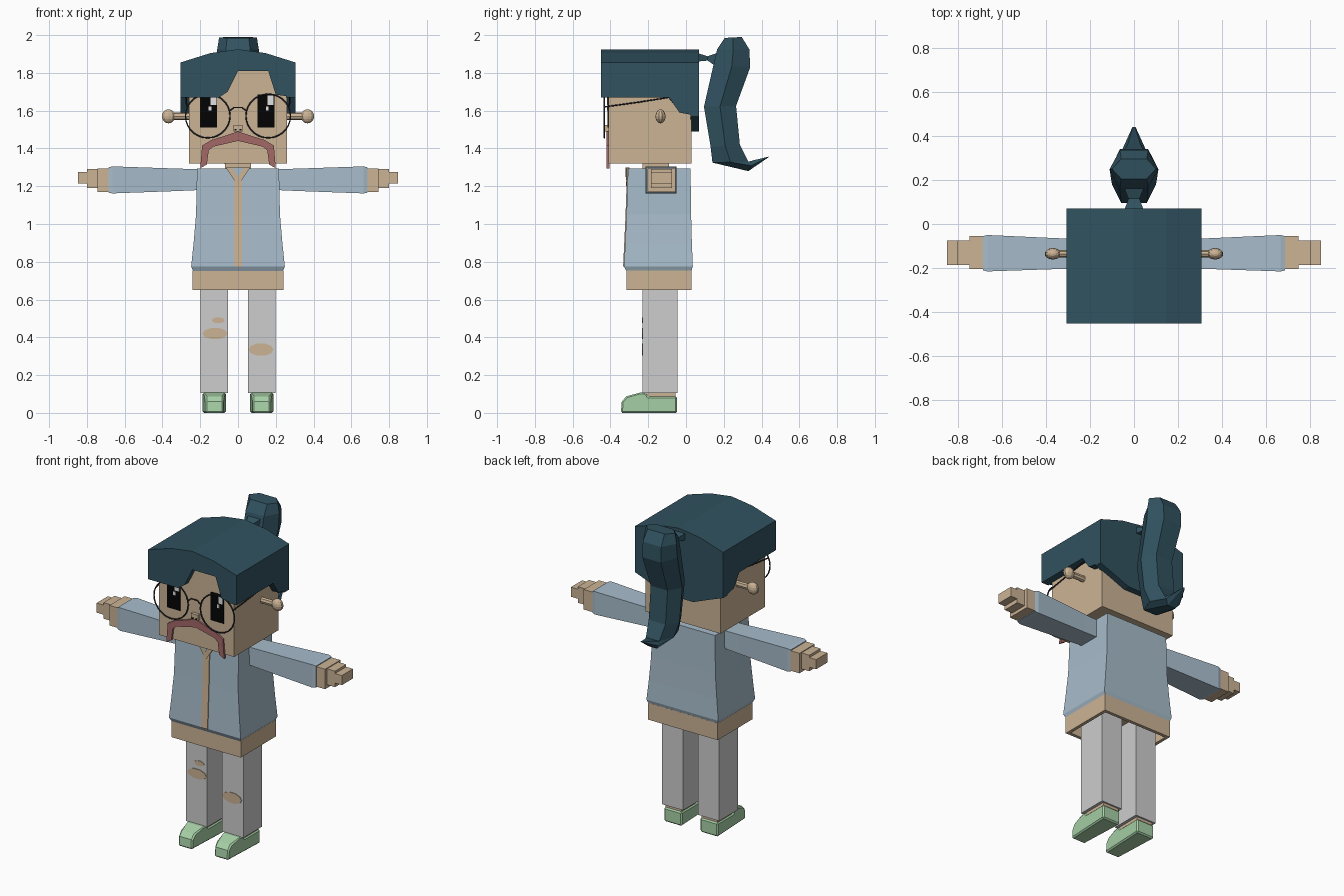
import bpy, bmesh, math
from mathutils import Vector

cube = bpy.data.objects.get("Cube")
if cube:
    bpy.data.objects.remove(cube, do_unlink=True)


def material(name, r, g, b):
    m = bpy.data.materials.new(name)
    m.use_nodes = True
    col = [(c / 255) ** 2.2 for c in (r, g, b)] + [1]
    m.diffuse_color = col
    m.node_tree.nodes["Principled BSDF"].inputs["Base Color"].default_value = col
    return m


SKIN = material("tan", 202, 178, 148)
HAIR = material("dark teal", 52, 83, 96)
DENIM = material("pale blue", 166, 187, 202)
PANTS = material("light grey", 204, 204, 204)
SHOE = material("mint green", 166, 208, 166)
LIP = material("dusty red", 162, 104, 103)
BLACK = material("black", 12, 12, 12)
WHITE = material("white", 225, 225, 225)
WIRE = material("wire grey", 50, 50, 56)


def finish(name, bm, mat):
    bmesh.ops.recalc_face_normals(bm, faces=bm.faces)
    me = bpy.data.meshes.new(name)
    bm.to_mesh(me)
    bm.free()
    me.materials.append(mat)
    ob = bpy.data.objects.new(name, me)
    bpy.context.collection.objects.link(ob)
    return ob


def loft(name, rings, mat, caps=True):
    """Skin a stack of equal-sized point rings."""
    bm = bmesh.new()
    vs = [[bm.verts.new(p) for p in ring] for ring in rings]
    n = len(vs[0])
    for a, b in zip(vs, vs[1:]):
        for i in range(n):
            j = (i + 1) % n
            bm.faces.new((a[i], a[j], b[j], b[i]))
    if caps:
        bm.faces.new(vs[0])
        bm.faces.new(vs[-1])
    return finish(name, bm, mat)


def prism(name, pts, axis, lo, hi, mat):
    """Extrude a flat outline along x, y or z."""
    def place(p, d):
        q = list(p)
        q.insert("xyz".index(axis), d)
        return q
    return loft(name, [[place(p, d) for p in pts] for d in (lo, hi)], mat)


def rect(a0, a1, b0, b1):
    return [(a0, b0), (a1, b0), (a1, b1), (a0, b1)]


def box(name, x, y, z, mat):
    return prism(name, rect(*x, *y), "z", *z, mat)


def mirrored(pts):
    return pts + [(-x, z) for x, z in reversed(pts) if x]


def wire(name, pts, radius, closed=False):
    cu = bpy.data.curves.new(name, "CURVE")
    cu.dimensions = "3D"
    cu.bevel_depth = radius
    cu.bevel_resolution = 1
    sp = cu.splines.new("POLY")
    sp.points.add(len(pts) - 1)
    for p, co in zip(sp.points, pts):
        p.co = (*co, 1)
    sp.use_cyclic_u = closed
    cu.materials.append(WIRE)
    ob = bpy.data.objects.new(name, cu)
    bpy.context.collection.objects.link(ob)


def oval(cx, cz, rx, rz, n=10):
    return [(cx + rx * math.cos(i * math.tau / n), cz + rz * math.sin(i * math.tau / n))
            for i in range(n)]


# Head, neck and nose
FACE = -0.41
box("head", (-.26, .26), (FACE, .03), (1.32, 1.82), SKIN)
box("neck", (-.07, .07), (-.23, -.09), (1.27, 1.33), SKIN)
box("nose", (-.024, .024), (FACE - .02, FACE), (1.49, 1.525), SKIN)
for s in (-1, 1):
    prism("nostril", rect(s * .013 - .006, s * .013 + .006, 1.494, 1.502), "y",
          FACE - .023, FACE - .019, BLACK)

# Hair: arched cap, fringe, side panels and back panel
cap = mirrored([(-.305, 1.81), (-.305, 1.855), (-.145, 1.905), (0, 1.925)])
prism("hair_cap", cap, "y", -.45, .07, HAIR)
fringe = [(-.305, 1.83), (-.305, 1.67), (-.1, 1.67), (-.055, 1.70), (0, 1.81), (.16, 1.81),
          (.2, 1.685), (.305, 1.67), (.305, 1.83)]
prism("hair_fringe", fringe, "y", -.45, FACE, HAIR)
side = [(-.45, 1.83), (-.45, 1.67), (-.09, 1.67), (-.035, 1.59), (.07, 1.57), (.07, 1.83)]
for s in (-1, 1):
    prism("hair_side", side, "x", s * .255, s * .305, HAIR)
prism("hair_back", mirrored([(-.305, 1.83), (-.305, 1.57), (-.2, 1.53), (-.1, 1.49)]),
      "y", .025, .07, HAIR)

# Ponytail: tie and six-sided tail (front y, z, back y, z, half width)
loft("hair_tie", [[(x, y, z) for x, z in rect(-w, w, lo, hi)] for y, w, lo, hi in
     [(.06, .045, 1.86, 1.905), (.115, .025, 1.865, 1.888), (.165, .045, 1.83, 1.905)]], HAIR)


def tail_ring(fy, fz, by, bz, w):
    k, my, mz = .58 * w, (fy + by) / 2, (fz + bz) / 2
    return [(-k, fy, fz), (k, fy, fz), (w, my, mz), (k, by, bz), (-k, by, bz), (-w, my, mz)]


loft("ponytail", [tail_ring(*r) for r in [
    (.205, 1.985, .295, 1.99, .1), (.165, 1.925, .335, 1.925, .11), (.145, 1.84, .34, 1.83, .11),
    (.095, 1.62, .265, 1.625, .1), (.13, 1.41, .285, 1.42, .1), (.14, 1.325, .33, 1.33, .08),
    (.33, 1.28, .36, 1.338, .05), (.435, 1.352, .44, 1.357, .008)]], HAIR)

# Ears: rod with a flattened ball
for s in (-1, 1):
    prism("ear_rod", oval(-.135, 1.57, .016, .02, 8), "x", s * .25, s * .35, SKIN)
    bm = bmesh.new()
    bmesh.ops.create_uvsphere(bm, u_segments=10, v_segments=8, radius=.037)
    bmesh.ops.scale(bm, vec=(1, .72, 1), verts=bm.verts)
    bmesh.ops.translate(bm, vec=(s * .368, -.135, 1.57), verts=bm.verts)
    finish("ear_ball", bm, SKIN)

# Eyes with highlights
for cx in (-.155, .147):
    prism("eye", rect(cx - .045, cx + .045, 1.51, 1.685), "y", FACE - .005, FACE, BLACK)
    prism("eye_highlight", rect(cx + .01, cx + .04, 1.63, 1.68), "y",
          FACE - .008, FACE - .004, WHITE)
    prism("eye_glint", rect(cx, cx + .015, 1.6, 1.622), "y", FACE - .008, FACE - .004, WHITE)

# Glasses
GY = -.432
for s in (-1, 1):
    wire("lens_rim", [(x, GY, z) for x, z in oval(s * .16, 1.572, .118, .116, 28)], .004, True)
    wire("temple", [(s * .268, GY, 1.62), (s * .275, -.25, 1.645), (s * .275, -.09, 1.67),
                    (s * .275, -.065, 1.64)], .004)
wire("glasses_bridge", [(-.043, GY, 1.6), (-.02, GY, 1.617), (.02, GY, 1.617),
                        (.043, GY, 1.6)], .004)

# Moustache
prism("moustache", mirrored([(0, 1.44), (-.13, 1.41), (-.155, 1.39), (-.165, 1.315), (-.2, 1.295),
      (-.19, 1.415), (-.14, 1.445), (-.06, 1.47), (0, 1.49)]), "y", FACE - .012, FACE + .006, LIP)

# Jacket: flared body with tucked hem (z, half width, front y, back y)
loft("jacket", [[(x, y, z) for x, y in rect(-w, w, f, b)] for z, w, f, b in [
    (.75, .237, -.315, .028), (.775, .248, -.328, .036), (.9, .235, -.322, .031),
    (1.05, .222, -.315, .027), (1.295, .217, -.307, .024)]], DENIM)
prism("jacket_front_strip", [(-.333, .775), (-.327, .9), (-.32, 1.05), (-.312, 1.295),
      (-.3, 1.295), (-.3, .775)], "x", -.022, .022, SKIN)
prism("collar", [(-.065, 1.3), (0, 1.2), (.065, 1.3)], "y", -.318, -.3, SKIN)
prism("collar_gap", [(-.03, 1.298), (0, 1.25), (.03, 1.298)], "y", -.321, -.317, DENIM)

# Shirt tail: open tube below the jacket
outer, inner = rect(-.24, .24, -.315, .03), rect(-.22, .22, -.295, .01)
loft("shirt_tail", [[(x, y, z) for x, y in r] for r, z in
     [(outer, .755), (outer, .65), (inner, .65), (inner, .74)]], SKIN)

# Arms and hands
for s in (-1, 1):
    loft("sleeve", [[(s * x, y, z) for y, z in rect(*r)] for x, r in [
        (.2, (-.2, -.07, 1.18, 1.29)), (.31, (-.203, -.066, 1.175, 1.293)),
        (.665, (-.215, -.05, 1.162, 1.305)), (.685, (-.21, -.055, 1.166, 1.3))]], DENIM)
    box("wrist", (s * .67, s * .745), (-.205, -.055), (1.17, 1.295), SKIN)
    box("palm", (s * .74, s * .8), (-.185, -.075), (1.19, 1.29), SKIN)
    box("fingers", (s * .79, s * .847), (-.185, -.075), (1.215, 1.275), SKIN)

# Legs, socks and shoes
shoe_profile = [(-.345, 0), (-.34, .06), (-.315, .088), (-.245, .107), (-.215, .107),
                (-.2, .088), (-.047, .088), (-.047, 0)]
for s in (-1, 1):
    cx = s * .125
    box("leg", (cx - .073, cx + .073), (-.23, -.045), (.105, .75), PANTS)
    box("sock", (cx - .055, cx + .055), (-.21, -.055), (.06, .106), SKIN)

    def shoe_ring(w):
        # Toe narrows towards the front
        return [(cx + w * (.78 if y < -.3 else 1), y, z) for y, z in shoe_profile]
    shoe = loft("shoe", [shoe_ring(-.062), shoe_ring(.062)], SHOE)
    bev = shoe.modifiers.new("soft_edges", "BEVEL")
    bev.width = .008
    bev.limit_method = "ANGLE"
    bev.angle_limit = math.radians(50)

# Knee rips
for x, z, rx, rz in [(-.105, .49, .034, .016), (-.122, .42, .066, .031), (.122, .335, .066, .034)]:
    prism("knee_rip", oval(x, z, rx, rz), "y", -.234, -.229, SKIN)
